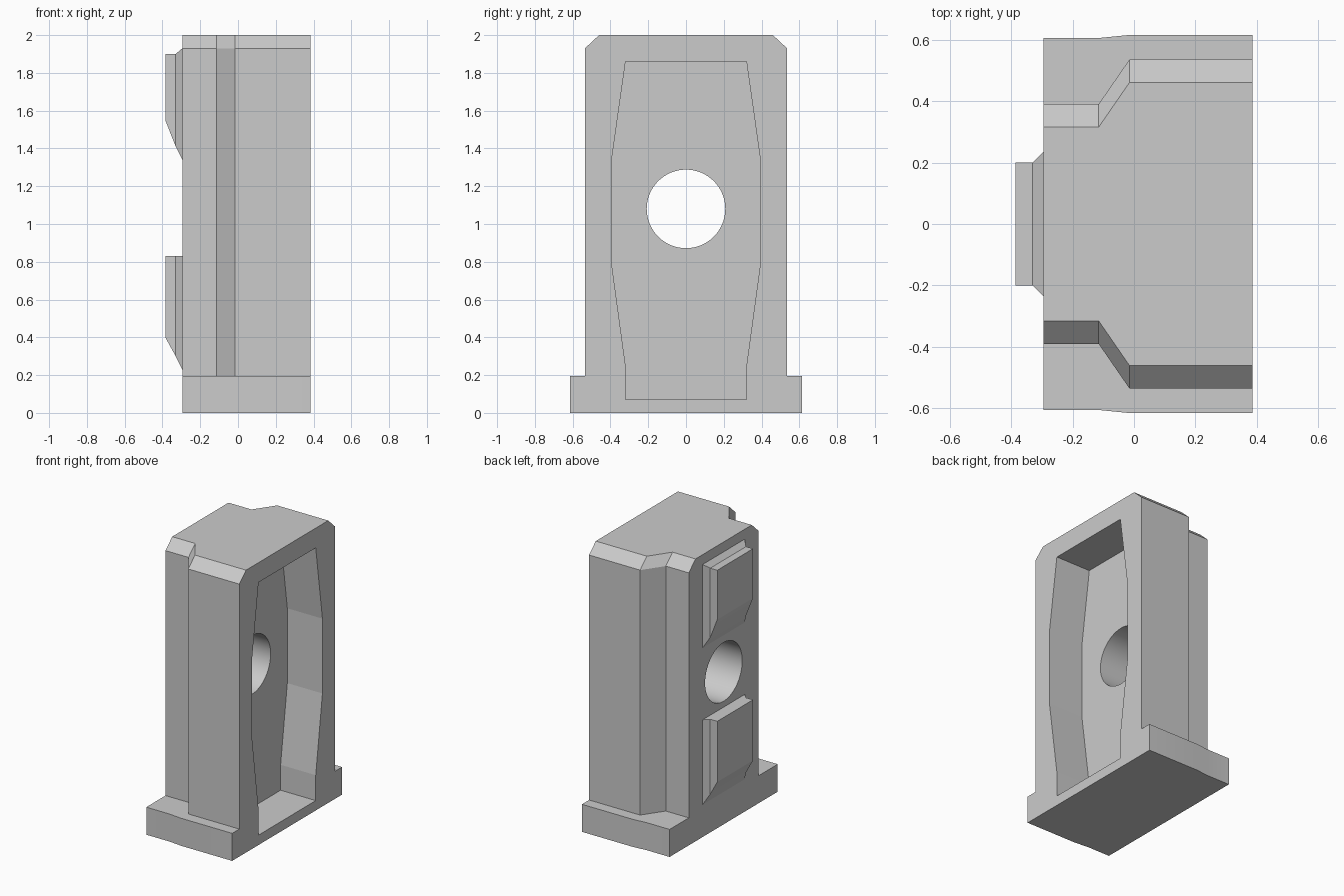
import bpy, bmesh, math

if "Cube" in bpy.data.objects:
    bpy.data.objects.remove(bpy.data.objects["Cube"])

grey = bpy.data.materials.new("plain_grey")
grey.use_nodes = True
grey.diffuse_color = (0.6, 0.6, 0.6, 1)
grey.node_tree.nodes["Principled BSDF"].inputs["Base Color"].default_value = (0.6, 0.6, 0.6, 1)


def loft(name, rings):
    """Closed solid skinned through rings of equal point count."""
    bm = bmesh.new()
    loops = [[bm.verts.new(p) for p in ring] for ring in rings]
    n = len(loops[0])
    for a, b in zip(loops, loops[1:]):
        for i in range(n):
            j = (i + 1) % n
            bm.faces.new((a[i], a[j], b[j], b[i]))
    bm.faces.new(loops[0][::-1])
    bm.faces.new(loops[-1])
    bmesh.ops.recalc_face_normals(bm, faces=bm.faces)
    mesh = bpy.data.meshes.new(name)
    bm.to_mesh(mesh)
    bm.free()
    mesh.materials.append(grey)
    obj = bpy.data.objects.new(name, mesh)
    bpy.context.collection.objects.link(obj)
    return obj


def plan(narrow, wide, z):
    """Stepped outline, narrow at the left and wide at the right."""
    half = [(-0.295, narrow), (-0.115, narrow), (-0.015, wide), (0.385, wide)]
    return [(x, -y, z) for x, y in half] + [(x, y, z) for x, y in reversed(half)]


def cut(target, cutter):
    mod = target.modifiers.new("cut", "BOOLEAN")
    mod.operation = "DIFFERENCE"
    mod.solver = "EXACT"
    mod.object = cutter
    bpy.context.view_layer.objects.active = target
    bpy.ops.object.modifier_apply(modifier=mod.name)
    bpy.data.objects.remove(cutter)


# Body with stepped foot and chamfered top
body = loft("body", [
    plan(0.605, 0.615, 0), plan(0.605, 0.615, 0.195),
    plan(0.39, 0.535, 0.195), plan(0.39, 0.535, 1.93),
    plan(0.315, 0.46, 2.0),
])

# Pocket sunk into the +x face
side = [(0.32, 0.07), (0.32, 0.25), (0.395, 0.8), (0.395, 1.33), (0.32, 1.86)]
outline = side + [(-y, z) for y, z in reversed(side)]
cut(body, loft("pocket_cutter", [[(x, y, z) for y, z in outline] for x in (0.11, 0.6)]))

# Round through hole
circle = [(0.208 * math.cos(a), 1.08 + 0.208 * math.sin(a))
          for a in (math.tau * i / 64 for i in range(64))]
cut(body, loft("hole_cutter", [[(x, y, z) for y, z in circle] for x in (-0.6, 0.5)]))


# Raised pads on the -x face, flared towards the body
def pad(name, sections):
    return loft(name, [[(x, -h, lo), (x, h, lo), (x, h, hi), (x, -h, hi)]
                       for x, h, lo, hi in sections])


pads = [
    pad("upper_pad", [(-0.385, 0.2, 1.55, 1.9), (-0.33, 0.2, 1.41, 1.9), (-0.295, 0.235, 1.34, 1.93)]),
    pad("lower_pad", [(-0.385, 0.2, 0.4, 0.83), (-0.33, 0.2, 0.3, 0.83), (-0.295, 0.235, 0.23, 0.83)]),
]

# Smooth the bore, keep the edges crisp
bpy.ops.object.select_all(action="DESELECT")
for obj in [body] + pads:
    obj.select_set(True)
bpy.context.view_layer.objects.active = body
bpy.ops.object.shade_smooth_by_angle(angle=math.radians(7))
